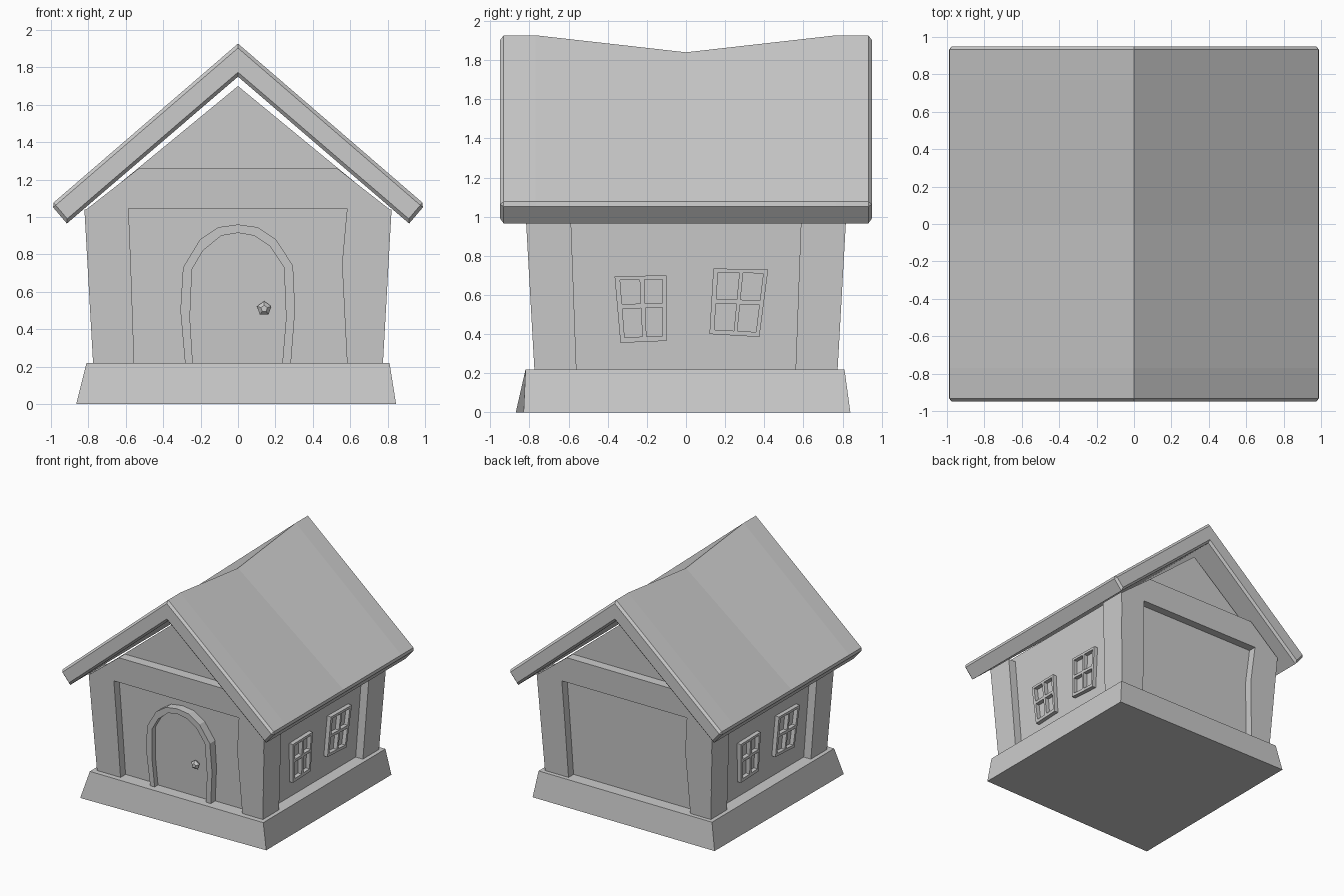
import bpy, bmesh
from math import pi, radians
from mathutils import Matrix, Vector

if "Cube" in bpy.data.objects:
    bpy.data.objects.remove(bpy.data.objects["Cube"])

RECESS = 0.068                      # how far the wall panels sit behind the timber frame


def face_y(z):
    """Distance of the outward-leaning frame surface from the centre at height z."""
    return 0.775 + 0.045 * (z - 0.22) / 0.8


def finish(name, bm):
    bmesh.ops.recalc_face_normals(bm, faces=bm.faces)
    mesh = bpy.data.meshes.new(name)
    bm.to_mesh(mesh)
    bm.free()
    obj = bpy.data.objects.new(name, mesh)
    bpy.context.collection.objects.link(obj)
    return obj


def plate(name, pts, faces, side, depth, thick):
    """Flat (across, z) outline laid on one side of the house and thickened inwards.
    side: 0 front, 1 right, 2 back, 3 left; depth is measured in from the frame surface."""
    turn = Matrix.Rotation(side * pi / 2, 4, 'Z')
    bm = bmesh.new()
    vs = [bm.verts.new(turn @ Vector((a, depth - face_y(z), z))) for a, z in pts]
    for f in faces:
        bm.faces.new([vs[i] for i in f])
    ret = bmesh.ops.extrude_face_region(bm, geom=bm.faces[:], use_keep_orig=True)
    new = [g for g in ret["geom"] if isinstance(g, bmesh.types.BMVert)]
    bmesh.ops.translate(bm, verts=new, vec=turn.to_3x3() @ Vector((0, thick, 0)))
    return finish(name, bm)


def band(name, outer, inner, side, depth, thick):
    """Plate filling the strip between two polylines of equal length."""
    n = len(outer)
    quads = [(i, i + 1, n + i + 1, n + i) for i in range(n - 1)]
    return plate(name, outer + inner, quads, side, depth, thick)


def loft(name, sections):
    """Solid skinned through equal-length closed sections."""
    bm = bmesh.new()
    rings = [[bm.verts.new(p) for p in s] for s in sections]
    for r, s in zip(rings, rings[1:]):
        for i in range(len(r)):
            j = (i + 1) % len(r)
            bm.faces.new((r[i], r[j], s[j], s[i]))
    bm.faces.new(rings[0])
    bm.faces.new(rings[-1])
    return bm


# Flared, slightly uneven plinth
finish("plinth", loft("plinth", [
    [(-.865, -.87, 0), (.845, -.83, 0), (.845, .84, 0), (-.855, .84, 0)],
    [(-.81, -.82, .22), (.81, -.82, .22), (.81, .81, .22), (-.81, .81, .22)]]))

# Wall core with gables
wall = []
for s in (-1, 1):
    lo, hi = face_y(.22) - RECESS, face_y(1.06) - RECESS
    wall.append([(-lo, s * lo, .21), (lo, s * lo, .21), (hi, s * hi, 1.08),
                 (0, s * hi, 1.70), (-hi, s * hi, 1.08)])
finish("walls", loft("walls", wall))

# Sagging roof: the ridge dips in the middle, the underside stays straight
roof = []
for y, ridge in ((-.95, 1.927), (-.77, 1.927), (0, 1.84), (.77, 1.927), (.95, 1.927)):
    roof.append([(0, y, ridge), (1, y, 1.065), (.915, y, .965),
                 (0, y, 1.75), (-.915, y, .965), (-1, y, 1.065)])
bm = loft("roof", roof)
bmesh.ops.recalc_face_normals(bm, faces=bm.faces)
trim = []
for e in bm.edges:
    a, b = (v.co for v in e.verts)
    at_end = abs(a.y) > .9 and abs(a.y - b.y) < .001
    at_eave = abs(a.x) > .95 and abs(a.x - b.x) < .001
    if at_end or at_eave:
        trim.append(e)
bmesh.ops.bevel(bm, geom=trim, offset=.018, segments=1, affect='EDGES', profile=.5)
finish("roof", bm)

# Timber frames on the gable ends: two posts and a top beam
outer = [(-.775, .22), (-.803, .75), (-.818, 1.035), (-.53, 1.26),
         (.53, 1.26), (.818, 1.035), (.803, .75), (.775, .22)]
inner = [(-.555, .22), (-.573, .75), (-.585, 1.045), (-.5, 1.045),
         (.5, 1.045), (.583, 1.045), (.556, .75), (.583, .22)]
for side, label in ((0, "front"), (2, "back")):
    band(label + "_frame", outer, inner, side, 0, RECESS + .02)

# Corner posts and windows on the long sides
windows = [
    ([(-.335, .355), (-.10, .365), (-.10, .70), (-.365, .695)],
     (0, .10, .48, .57, .92, 1), (0, .08, .51, .58, .94, 1)),
    ([(.12, .40), (.375, .385), (.42, .73), (.14, .735)],
     (0, .09, .48, .55, .92, 1), (0, .07, .47, .54, .94, 1)),
]
for side, label in ((1, "right"), (3, "left")):
    for s, end in ((-1, "near"), (1, "far")):
        band(f"{label}_post_{end}",
             [(s * .775, .22), (s * .82, 1.04)], [(s * .56, .22), (s * .59, 1.04)],
             side, 0, RECESS + .02)
    for n, (quad, us, vs) in enumerate(windows):
        q = [Vector(p) for p in quad]
        pts = [tuple(q[0].lerp(q[1], u).lerp(q[3].lerp(q[2], u), v)) for v in vs for u in us]
        bars = [(r * 6 + c, r * 6 + c + 1, r * 6 + c + 7, r * 6 + c + 6)
                for r in range(5) for c in range(5) if not (r % 2 and c % 2)]
        plate(f"{label}_window_{n + 1}", pts, bars, side, RECESS - .035, .045)

# Arched door with surround
arch_out = [(-.283, .22), (-.308, .50), (-.294, .73), (-.203, .88), (-.107, .945), (0, .96),
            (.107, .945), (.203, .88), (.294, .74), (.305, .50), (.283, .22)]
arch_in = [(-.242, .22), (-.257, .46), (-.246, .72), (-.187, .82), (-.09, .90), (0, .915),
           (.086, .90), (.17, .845), (.246, .73), (.257, .46), (.237, .22)]
band("door_surround", arch_out, arch_in, 0, RECESS - .06, .07)
plate("door", arch_in, [tuple(range(len(arch_in)))], 0, RECESS - .015, .03)

# Five-sided knob: narrow neck, wide middle, blunt front
bm = bmesh.new()
for r1, r2, y, d in ((.02, .04, -.755, .03), (.04, .018, -.78, .02)):
    m = (Matrix.Translation((.14, y, .51)) @ Matrix.Rotation(radians(90), 4, 'X')
         @ Matrix.Rotation(radians(90), 4, 'Z'))
    bmesh.ops.create_cone(bm, cap_ends=True, segments=5, radius1=r1, radius2=r2,
                          depth=d, matrix=m @ Matrix.Rotation(radians(-90), 4, 'Z'))
finish("door_knob", bm)
